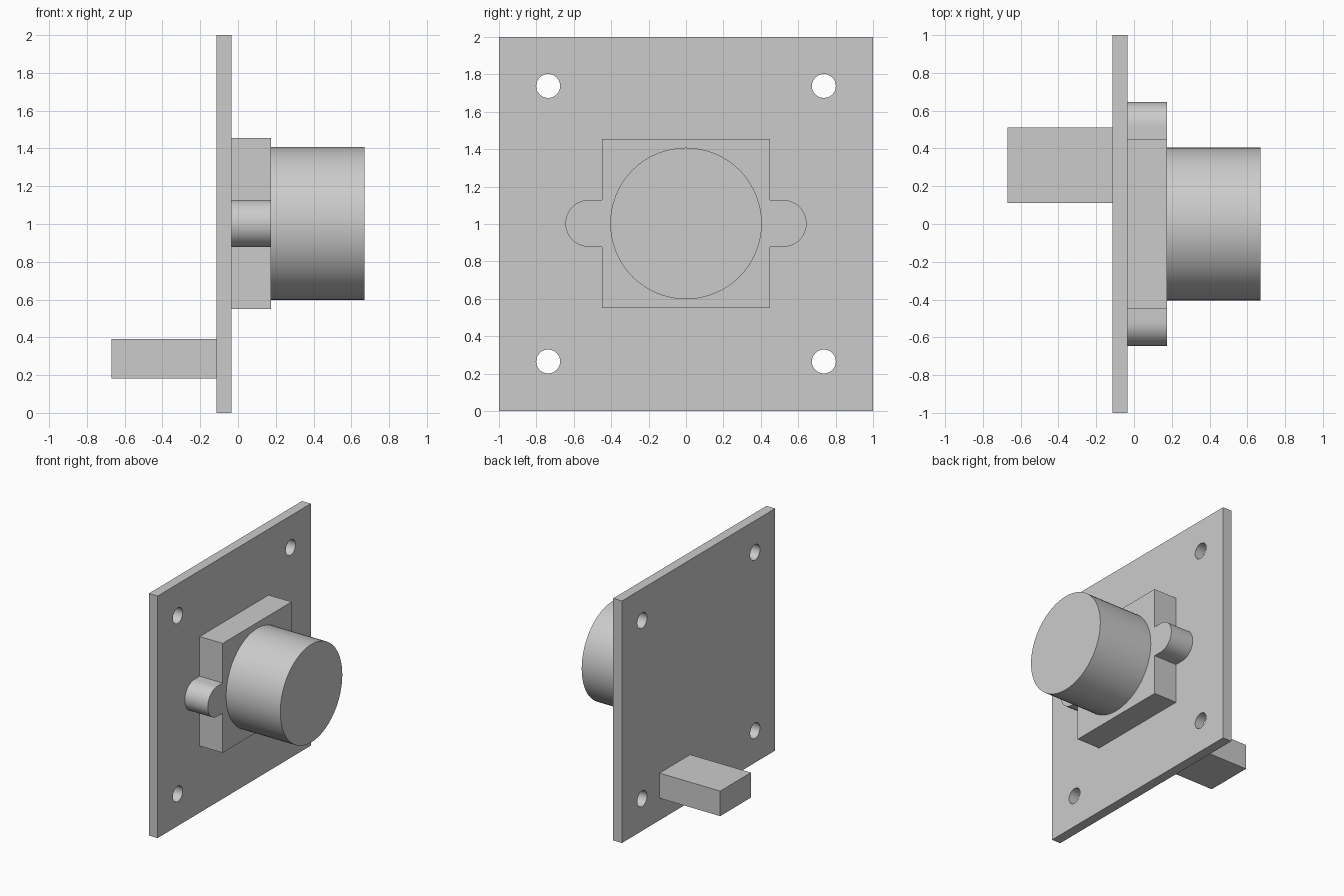
import bpy
import bmesh
from math import pi, sin, cos, radians
from mathutils import Vector

cube = bpy.data.objects.get("Cube")
if cube:
    bpy.data.objects.remove(cube, do_unlink=True)

# Material
grey = bpy.data.materials.new("light grey")
grey.use_nodes = True
colour = (0.6, 0.6, 0.6, 1)
grey.diffuse_color = colour
grey.node_tree.nodes["Principled BSDF"].inputs["Base Color"].default_value = colour

MID_Z = 1.003            # height of the lens axis
PLATE_BACK, PLATE_FRONT = -0.115, -0.035
HOUSING_FRONT = 0.175


def extrude_x(name, outline, x0, x1):
    """Solid from a closed (y, z) outline, extruded along x."""
    bm = bmesh.new()
    face = bm.faces.new([bm.verts.new((x0, y, z)) for y, z in outline])
    result = bmesh.ops.extrude_face_region(bm, geom=[face])
    verts = [g for g in result["geom"] if isinstance(g, bmesh.types.BMVert)]
    bmesh.ops.translate(bm, verts=verts, vec=Vector((x1 - x0, 0, 0)))
    bmesh.ops.recalc_face_normals(bm, faces=bm.faces)
    mesh = bpy.data.meshes.new(name)
    bm.to_mesh(mesh)
    bm.free()
    mesh.materials.append(grey)
    obj = bpy.data.objects.new(name, mesh)
    bpy.context.collection.objects.link(obj)
    return obj


def rectangle(y0, y1, z0, z1):
    return [(y0, z0), (y1, z0), (y1, z1), (y0, z1)]


def arc(y, z, radius, start, end, steps):
    angles = [start + (end - start) * i / steps for i in range(steps + 1)]
    return [(y + radius * cos(a), z + radius * sin(a)) for a in angles]


def circle(y, z, radius, steps):
    return arc(y, z, radius, 0, 2 * pi, steps)[:-1]


def smooth(obj):
    bpy.ops.object.select_all(action="DESELECT")
    obj.select_set(True)
    bpy.context.view_layer.objects.active = obj
    bpy.ops.object.shade_smooth_by_angle(angle=radians(30))


# Square mounting plate with four screw holes
plate = extrude_x("mounting_plate", rectangle(-1, 1, 0, 2), PLATE_BACK, PLATE_FRONT)
for side in (-1, 1):
    for height in (0.265, 1.738):
        cutter = extrude_x("hole_cutter", circle(side * 0.737, height, 0.064, 32),
                           PLATE_BACK - 0.1, PLATE_FRONT + 0.1)
        cutter.hide_render = True
        bpy.context.view_layer.objects.active = plate
        cut = plate.modifiers.new("screw hole", "BOOLEAN")
        cut.operation = "DIFFERENCE"
        cut.solver = "EXACT"
        cut.object = cutter
        bpy.ops.object.modifier_apply(modifier=cut.name)
        bpy.data.objects.remove(cutter, do_unlink=True)
smooth(plate)

# Square lens housing
extrude_x("lens_housing", rectangle(-0.45, 0.45, MID_Z - 0.452, MID_Z + 0.452),
          PLATE_FRONT, HOUSING_FRONT)

# Rounded screw ears on both sides of the housing
for side, name in ((1, "back_ear"), (-1, "front_ear")):
    tab = [(0.45, MID_Z - 0.125)]
    tab += arc(0.52, MID_Z, 0.125, -pi / 2, pi / 2, 24)
    tab += [(0.45, MID_Z + 0.125)]
    smooth(extrude_x(name, [(side * y, z) for y, z in tab],
                     PLATE_FRONT, HOUSING_FRONT))

# Round lens barrel
smooth(extrude_x("lens_barrel", circle(0, MID_Z, 0.405, 64), HOUSING_FRONT, 0.67))

# Connector block behind the plate
extrude_x("connector", rectangle(0.11, 0.51, 0.183, 0.39), -0.67, PLATE_BACK)
